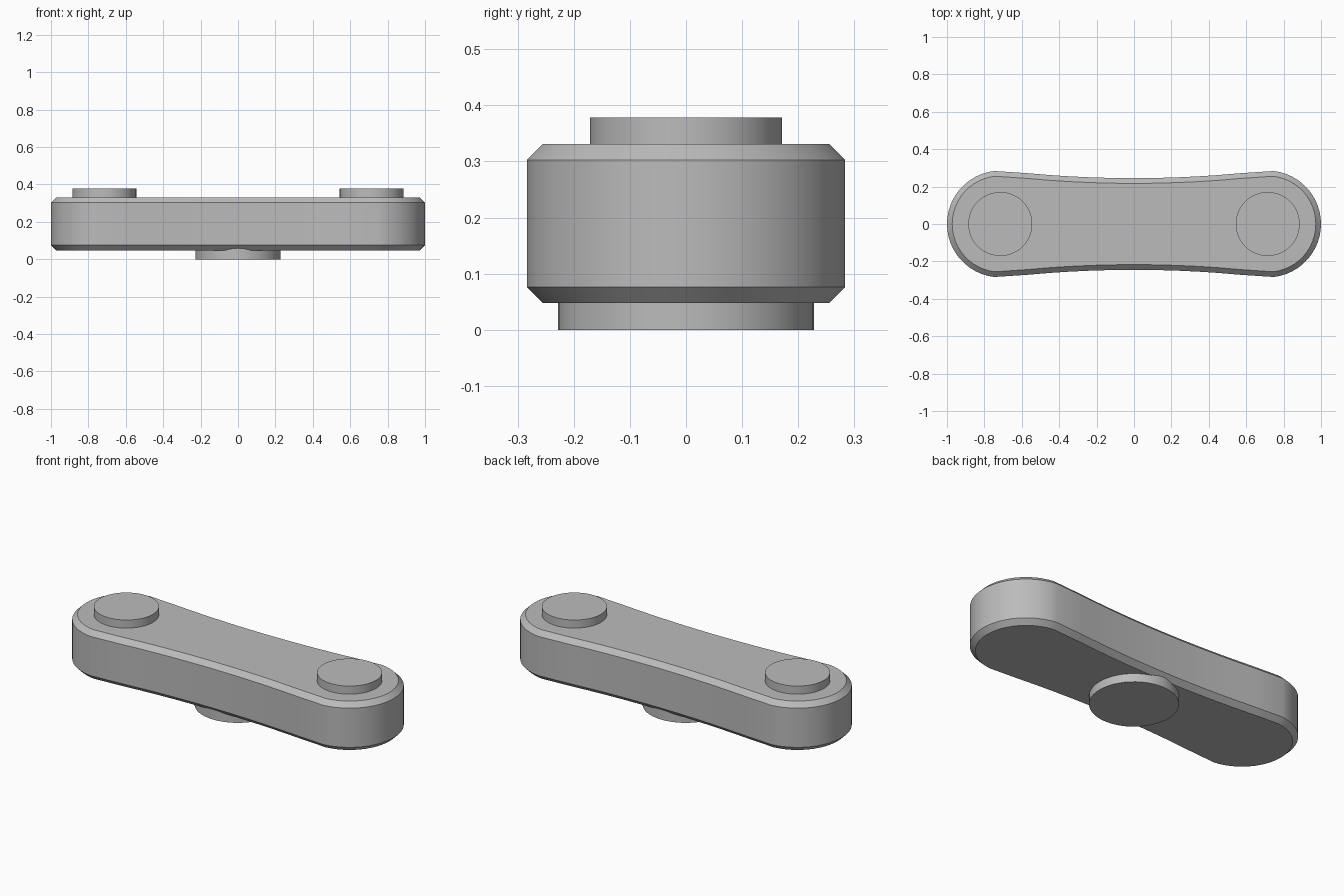
import bpy, bmesh
from math import pi, cos, sin, atan2, radians

cube = bpy.data.objects.get("Cube")
if cube:
    bpy.data.objects.remove(cube)

grey = bpy.data.materials.new("plain grey")
grey.use_nodes = True
grey.diffuse_color = (0.5, 0.5, 0.5, 1)
grey.node_tree.nodes["Principled BSDF"].inputs["Base Color"].default_value = (0.5, 0.5, 0.5, 1)

END_X, END_R, WAIST = 0.715, 0.285, 0.245
CHAMFER = 0.028
BOTTOM, TOP = 0.048, 0.331


def outline(inset, end_steps=24, side_steps=12):
    """Two round ends joined by shallow waist arcs tangent to them."""
    gap = END_R - WAIST
    arc_y = (END_X ** 2 - gap ** 2) / (2 * gap)
    arc_r = arc_y - WAIST + inset
    end_r = END_R - inset
    tangent = atan2(arc_y, END_X)
    spread = pi / 2 - tangent
    half = []
    for i in range(end_steps + 1):
        a = -tangent + 2 * tangent * i / end_steps
        half.append((END_X + end_r * cos(a), end_r * sin(a)))
    for i in range(1, side_steps):
        a = spread - 2 * spread * i / side_steps
        half.append((arc_r * sin(a), arc_y - arc_r * cos(a)))
    return half + [(-x, -y) for x, y in half]


def finish(bm, name):
    bmesh.ops.recalc_face_normals(bm, faces=bm.faces)
    mesh = bpy.data.meshes.new(name)
    bm.to_mesh(mesh)
    bm.free()
    mesh.materials.append(grey)
    obj = bpy.data.objects.new(name, mesh)
    bpy.context.collection.objects.link(obj)
    bpy.ops.object.select_all(action="DESELECT")
    obj.select_set(True)
    bpy.context.view_layer.objects.active = obj
    bpy.ops.object.shade_smooth_by_angle(angle=radians(30))


def loft(name, sections):
    """Skin a stack of matching outlines and cap both ends."""
    bm = bmesh.new()
    rings = [[bm.verts.new((x, y, z)) for x, y in pts] for pts, z in sections]
    for low, high in zip(rings, rings[1:]):
        for i in range(len(low)):
            bm.faces.new((low[i - 1], low[i], high[i], high[i - 1]))
    bm.faces.new(rings[0])
    bm.faces.new(rings[-1])
    finish(bm, name)


def disc(name, x, radius, z0, z1, steps=48):
    pts = [(x + radius * cos(2 * pi * i / steps), radius * sin(2 * pi * i / steps))
           for i in range(steps)]
    loft(name, [(pts, z0), (pts, z1)])


# Waisted link with chamfered rims
wide, narrow = outline(0), outline(CHAMFER)
loft("link_body", [(narrow, BOTTOM), (wide, BOTTOM + CHAMFER),
                   (wide, TOP - CHAMFER), (narrow, TOP)])

# Round pads above both ends, larger pad under the middle
for side, x in (("left", END_X), ("right", -END_X)):
    disc(side + "_top_pad", x, 0.171, TOP - 0.02, 0.378)
disc("bottom_pad", 0, 0.228, 0, 0.1)
